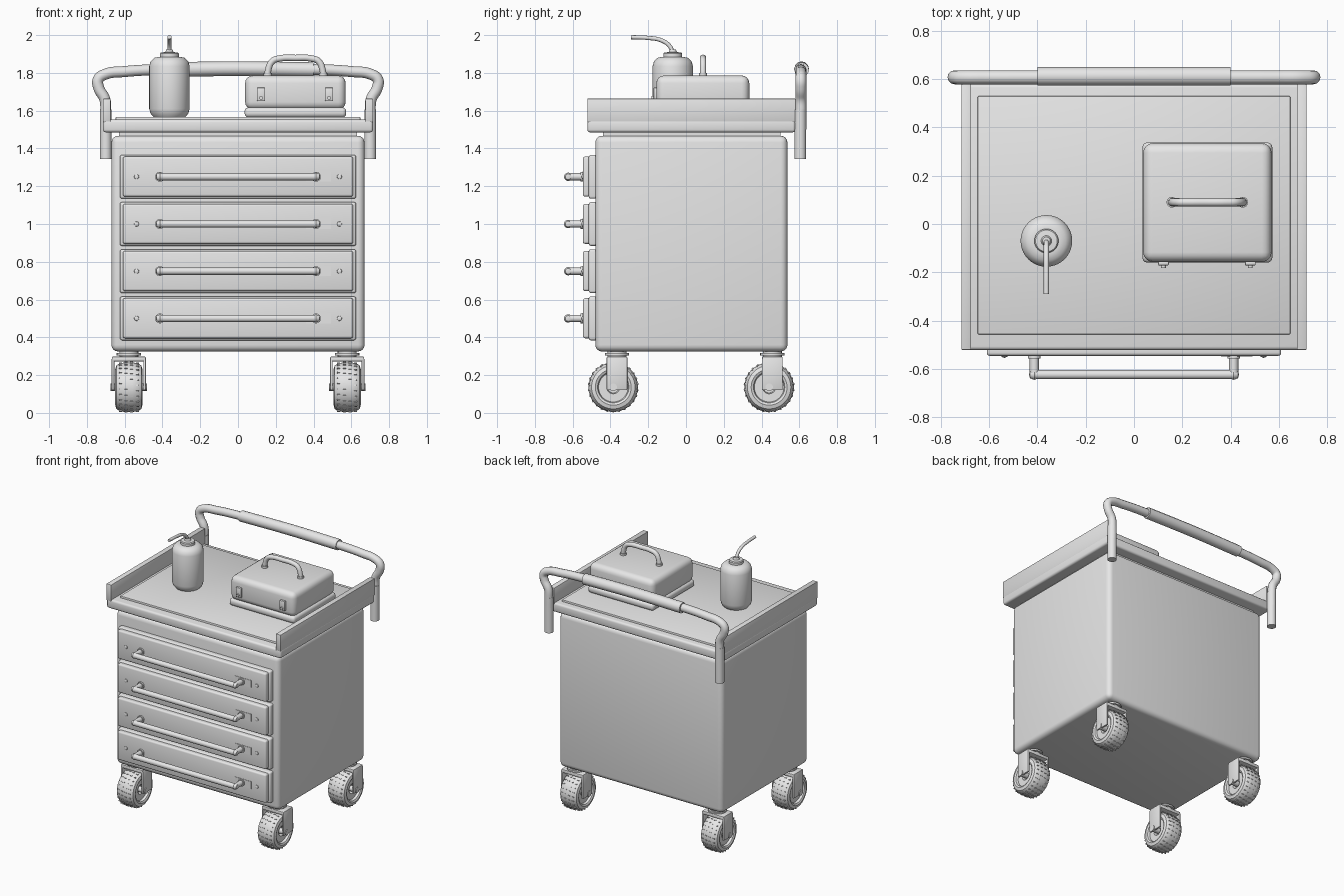
import bpy
import bmesh
import math
from mathutils import Vector, Matrix

cube = bpy.data.objects.get("Cube")
if cube:
    bpy.data.objects.remove(cube, do_unlink=True)

GREY = (0.8, 0.8, 0.8, 1.0)
grey = bpy.data.materials.new("light grey metal")
grey.use_nodes = True
grey.diffuse_color = GREY
grey.node_tree.nodes["Principled BSDF"].inputs["Base Color"].default_value = GREY


def finish(name, bm):
    """Turn a bmesh into a smooth shaded object with sharp edges kept."""
    bmesh.ops.recalc_face_normals(bm, faces=bm.faces)
    mesh = bpy.data.meshes.new(name)
    bm.to_mesh(mesh)
    bm.free()
    mesh.materials.append(grey)
    ob = bpy.data.objects.new(name, mesh)
    bpy.context.collection.objects.link(ob)
    bpy.ops.object.select_all(action='DESELECT')
    ob.select_set(True)
    bpy.context.view_layer.objects.active = ob
    bpy.ops.object.shade_smooth_by_angle(angle=math.radians(35))
    return ob


def box(name, lo, hi, bevel=0.0, segments=3):
    """Box between two corners with rounded edges."""
    lo, hi = Vector(lo), Vector(hi)
    bm = bmesh.new()
    bmesh.ops.create_cube(bm, size=1)
    for v in bm.verts:
        v.co = (lo + hi) / 2 + v.co * (hi - lo)
    if bevel:
        bmesh.ops.bevel(bm, geom=bm.edges[:], offset=bevel, segments=segments,
                        profile=0.5, affect='EDGES')
    return finish(name, bm)


def lathe(name, profile, centre, axis='Z', steps=40):
    """Revolve (radius, height) points; the axis is Z, or X or Y by rotation."""
    bm = bmesh.new()
    verts = [bm.verts.new((r, 0, h)) for r, h in profile]
    edges = [bm.edges.new(p) for p in zip(verts, verts[1:])]
    bmesh.ops.spin(bm, geom=verts + edges, cent=(0, 0, 0), axis=(0, 0, 1),
                   angle=math.tau, steps=steps, use_merge=True)
    bmesh.ops.remove_doubles(bm, verts=bm.verts, dist=1e-5)
    turn = {'Z': Matrix(), 'X': Matrix.Rotation(math.pi / 2, 4, 'Y'),
            'Y': Matrix.Rotation(math.pi / 2, 4, 'X')}[axis]
    bm.transform(Matrix.Translation(centre) @ turn)
    return finish(name, bm)


def rod(name, radius, length, centre, axis):
    h = length / 2
    return lathe(name, [(0, -h), (radius, -h), (radius, h), (0, h)], centre, axis, 24)


def tube(name, points, radius):
    """Round tube along a smooth path, with closed ends."""
    curve = bpy.data.curves.new(name, 'CURVE')
    curve.dimensions = '3D'
    curve.bevel_depth = radius
    curve.bevel_resolution = 4
    curve.resolution_u = 8
    curve.use_fill_caps = True
    spline = curve.splines.new('BEZIER')
    spline.bezier_points.add(len(points) - 1)
    for bp, co in zip(spline.bezier_points, points):
        bp.co = co
        bp.handle_left_type = bp.handle_right_type = 'AUTO'
    temp = bpy.data.objects.new(name, curve)
    bpy.context.collection.objects.link(temp)
    bpy.context.view_layer.update()
    mesh = bpy.data.meshes.new_from_object(
        temp.evaluated_get(bpy.context.evaluated_depsgraph_get()))
    bm = bmesh.new()
    bm.from_mesh(mesh)
    bpy.data.objects.remove(temp, do_unlink=True)
    bpy.data.meshes.remove(mesh)
    return finish(name, bm)


# Cabinet and top tray
box("cabinet", (-0.67, -0.48, 0.325), (0.67, 0.537, 1.467), 0.035, 4)
box("cabinet_neck", (-0.63, -0.44, 1.45), (0.63, 0.5, 1.5))
box("tray", (-0.715, -0.522, 1.485), (0.715, 0.58, 1.553), 0.015)
box("tray_mat", (-0.648, -0.457, 1.54), (0.648, 0.53, 1.567), 0.005, 2)
for side, s in (("right", -1), ("left", 1)):
    x0, x1 = sorted((s * 0.675, s * 0.715))
    box(side + "_tray_rail", (x0, -0.522, 1.54), (x1, 0.58, 1.664), 0.004, 2)

# Push handle at the back
half = [(0.70, 1.5), (0.70, 1.6), (0.705, 1.66), (0.737, 1.72), (0.74, 1.765),
        (0.705, 1.792), (0.6, 1.807), (0.4, 1.818)]
path = [(-x, 0.608, z) for x, z in half] + [(0, 0.61, 1.822)]
path += [(x, 0.608, z) for x, z in reversed(half)]
tube("push_handle", path, 0.029)
tube("push_handle_grip", [(-0.4, 0.612, 1.817), (0, 0.612, 1.822),
                          (0.4, 0.612, 1.817)], 0.039)
for side, s in (("right", -1), ("left", 1)):
    rod(side + "_handle_post", 0.031, 0.26, (s * 0.70, 0.605, 1.475), 'Z')

# Drawers, each with a bar pull, a lock plate and two screws
for i in range(4):
    z = 0.5 + i * 0.25
    n = f"drawer_{i + 1}_"
    box(n + "frame", (-0.625, -0.515, z - 0.116), (0.625, -0.46, z + 0.116), 0.012)
    box(n + "front", (-0.61, -0.546, z - 0.105), (0.61, -0.50, z + 0.107), 0.012)
    rod(n + "pull_bar", 0.019, 0.83, (0, -0.624, z), 'X')
    for side, s in (("right", -1), ("left", 1)):
        rod(n + side + "_pull_post", 0.019, 0.085, (s * 0.413, -0.583, z), 'Y')
        rod(n + side + "_pull_foot", 0.026, 0.015, (s * 0.413, -0.55, z), 'Y')
        lathe(n + side + "_pull_end", [(0, -0.022), (0.015, -0.018), (0.022, 0),
                                       (0.015, 0.018), (0, 0.022)],
              (s * 0.413, -0.624, z), 'X', 20)
        lathe(n + side + "_screw", [(0, 0), (0.013, 0), (0.012, 0.004), (0, 0.009)],
              (s * 0.537, -0.546, z), 'Y', 16)
    box(n + "lock_plate", (0.36, -0.549, z - 0.026), (0.492, -0.54, z + 0.028))

# Swivel casters
WHEEL_R, WHEEL_Z = 0.131, 0.136
tread = [(0, -0.03), (0.03, -0.03), (0.035, -0.05), (0.078, -0.05), (0.083, -0.066),
         (0.095, -0.072), (0.115, -0.066), (0.127, -0.048), (WHEEL_R, -0.02)]
tread += [(r, -h) for r, h in reversed(tread)]


def tread_studs(name, centre):
    """Rows of small studs around the tyre."""
    bm = bmesh.new()
    for row in range(4):
        x = -0.045 + row * 0.03
        r = WHEEL_R if abs(x) < 0.03 else WHEEL_R - 0.003
        for k in range(26):
            m = (Matrix.Translation(centre)
                 @ Matrix.Rotation(math.tau * k / 26 + x, 4, 'X')
                 @ Matrix.Translation((x, 0, r))
                 @ Matrix.Diagonal((0.016, 0.006, 0.008, 1)))
            bmesh.ops.create_cube(bm, size=1, matrix=m)
    finish(name, bm)


for end, wy, fy in (("front", -0.385, -0.365), ("back", 0.44, 0.457)):
    for side, s in (("right", -1), ("left", 1)):
        n = f"{end}_{side}_caster_"
        x = s * 0.578
        lathe(n + "wheel", tread, (x, wy, WHEEL_Z), 'X', 48)
        tread_studs(n + "studs", (x, wy, WHEEL_Z))
        box(n + "fork_top", (x - 0.09, fy - 0.055, 0.272), (x + 0.09, fy + 0.055, 0.298), 0.006, 2)
        for t in (-1, 1):
            x0, x1 = sorted((x + t * 0.077, x + t * 0.091))
            box(n + "fork_arm", (x0, fy - 0.055, 0.12), (x1, fy + 0.055, 0.29), 0.005, 2)
        rod(n + "axle", 0.02, 0.192, (x, wy, WHEEL_Z), 'X')
        rod(n + "swivel", 0.05, 0.05, (x, fy, 0.312), 'Z')
        rod(n + "swivel_ring", 0.064, 0.012, (x, fy, 0.31), 'Z')

# Squeeze bottle
lathe("bottle", [(0, 1.567), (0.085, 1.567), (0.1, 1.585), (0.107, 1.61), (0.107, 1.835),
                 (0.1, 1.86), (0.08, 1.88), (0.055, 1.885), (0, 1.885)], (-0.363, -0.07, 0))
lathe("bottle_cap", [(0, 1.88), (0.05, 1.88), (0.05, 1.902), (0.045, 1.908), (0.022, 1.91),
                     (0.016, 1.925), (0, 1.925)], (-0.363, -0.07, 0))
tube("bottle_spout", [(-0.363, y, z) for y, z in
                      ((-0.07, 1.9), (-0.085, 1.94), (-0.13, 1.972), (-0.2, 1.985),
                       (-0.29, 1.989))], 0.011)

# Small carry case with lid seam, latches and handle
box("case_base", (0.035, -0.16, 1.565), (0.573, 0.338, 1.617), 0.02)
box("case_lid", (0.038, -0.157, 1.606), (0.57, 0.335, 1.786), 0.04, 4)
for side, x in (("right", 0.122), ("left", 0.482)):
    box(f"case_{side}_latch", (x - 0.022, -0.172, 1.65), (x + 0.022, -0.15, 1.722), 0.005, 2)
    rod(f"case_{side}_latch_pin", 0.01, 0.03, (x, -0.168, 1.668), 'Y')
case_half = [(0.147, 1.775), (0.145, 1.81), (0.122, 1.862), (0.085, 1.876)]
tube("case_handle", [(0.304 - x, 0.09, z) for x, z in case_half] + [(0.304, 0.09, 1.879)]
     + [(0.304 + x, 0.09, z) for x, z in reversed(case_half)], 0.017)
for x in (-0.147, 0.147):
    rod("case_handle_foot", 0.022, 0.02, (0.304 + x, 0.09, 1.79), 'Z')
